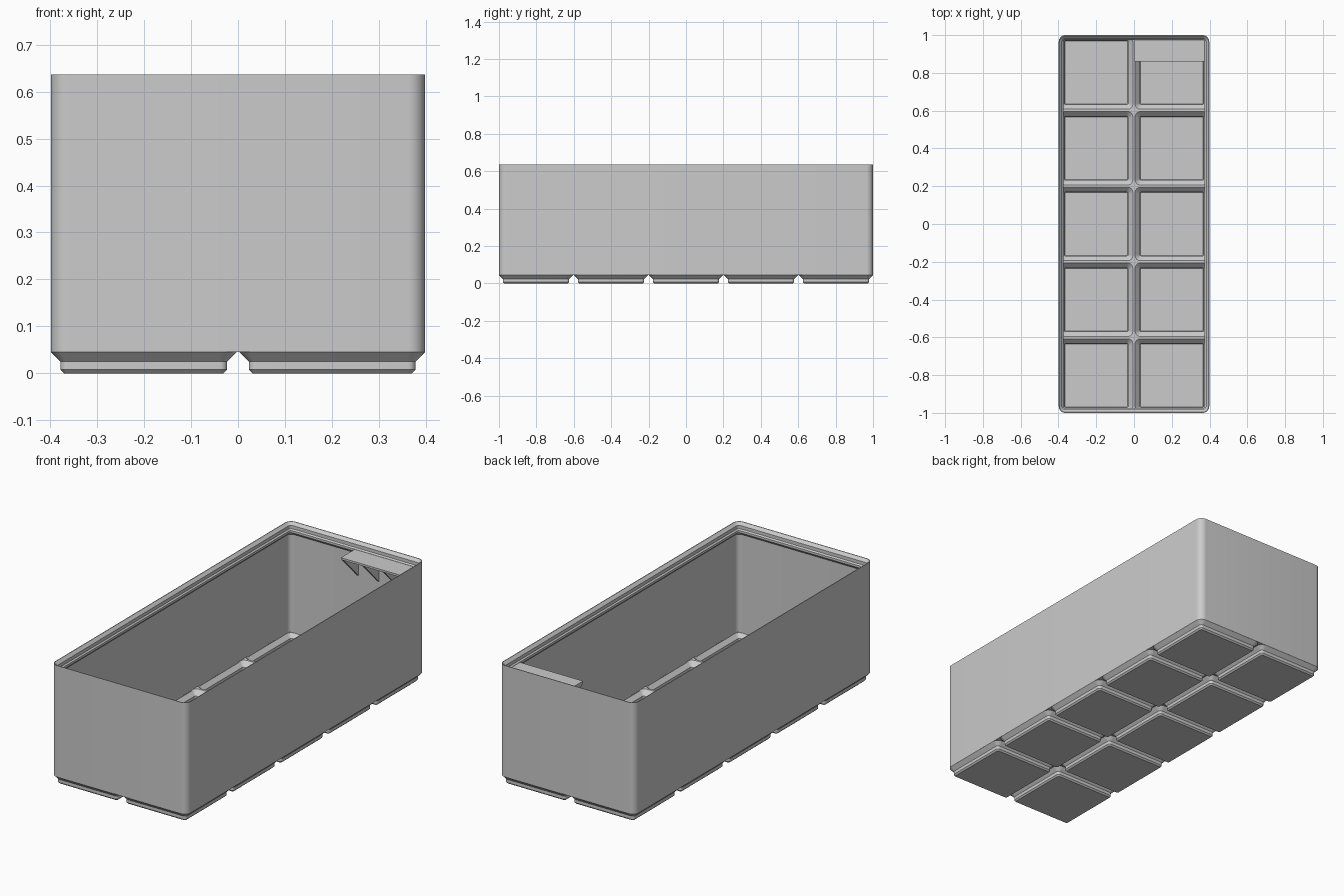
import bpy, bmesh, math

cube = bpy.data.objects.get("Cube")
if cube:
    bpy.data.objects.remove(cube, do_unlink=True)

S = 2 / 209.5                      # working units are millimetres
PITCH, COLS, ROWS = 42, 2, 5
HX, HY = COLS * PITCH / 2 - 0.25, ROWS * PITCH / 2 - 0.25
WALL, RADIUS = 0.95, 3.75
CELLS = [((i - (COLS - 1) / 2) * PITCH, (j - (ROWS - 1) / 2) * PITCH)
         for i in range(COLS) for j in range(ROWS)]

grey = bpy.data.materials.new("plain_grey")
grey.use_nodes = True
grey.diffuse_color = (0.6, 0.6, 0.6, 1)
grey.node_tree.nodes["Principled BSDF"].inputs["Base Color"].default_value = (0.6, 0.6, 0.6, 1)


def rounded_loop(bm, x0, x1, y0, y1, r, z, seg=8):
    """Ring of vertices around a rounded rectangle."""
    corners = [(x1 - r, y1 - r), (x0 + r, y1 - r), (x0 + r, y0 + r), (x1 - r, y0 + r)]
    ring = []
    for q, (cx, cy) in enumerate(corners):
        for k in range(seg + 1):
            a = math.pi / 2 * (q + k / seg)
            ring.append(bm.verts.new(((cx + r * math.cos(a)) * S,
                                      (cy + r * math.sin(a)) * S, z * S)))
    return ring


def loft(bm, loops):
    """Closed solid through a list of rounded rectangles."""
    rings = [rounded_loop(bm, *l) for l in loops]
    n = len(rings[0])
    for a, b in zip(rings, rings[1:]):
        for i in range(n):
            j = (i + 1) % n
            bm.faces.new((a[i], a[j], b[j], b[i]))
    bm.faces.new(rings[0])
    bm.faces.new(rings[-1])


def finish(bm, name):
    bmesh.ops.recalc_face_normals(bm, faces=bm.faces)
    mesh = bpy.data.meshes.new(name)
    bm.to_mesh(mesh)
    bm.free()
    mesh.materials.append(grey)
    obj = bpy.data.objects.new(name, mesh)
    bpy.context.collection.objects.link(obj)
    return obj


def select_only(obj):
    bpy.ops.object.select_all(action='DESELECT')
    obj.select_set(True)
    bpy.context.view_layer.objects.active = obj


def combine(target, other, operation):
    mod = target.modifiers.new(operation.lower(), 'BOOLEAN')
    mod.operation, mod.solver, mod.object = operation, 'EXACT', other
    select_only(target)
    bpy.ops.object.modifier_apply(modifier=mod.name)
    bpy.data.objects.remove(other, do_unlink=True)


# Walls with the stepped stacking lip: (inset from outside, height)
profile = [(0, 4.75), (0, 66.72), (0.4, 66.72), (1.9, 65.2), (1.9, 63.4),
           (2.6, 62.7), (2.6, 61.5), (WALL, 59.85), (WALL, 5.7)]
bm = bmesh.new()
loft(bm, [(-HX + d, HX - d, -HY + d, HY - d, RADIUS - d, z) for d, z in profile])
bin_body = finish(bm, "bin_body")

# Stepped feet under every cell: (half width, height)
bm = bmesh.new()
for cx, cy in CELLS:
    loft(bm, [(cx - h, cx + h, cy - h, cy + h, h - 17, z) for h, z in
              [(17.8, 0), (18.6, 0.8), (18.6, 2.6), (20.74, 4.74), (20.74, 5.2)]])
combine(bin_body, finish(bm, "feet"), 'UNION')

# Hollow pockets inside the feet, held inside the outer walls
bm = bmesh.new()
LX, LY = HX - WALL - 0.02, HY - WALL - 0.02
for cx, cy in CELLS:
    loft(bm, [(max(cx - h, -LX), min(cx + h, LX), max(cy - h, -LY), min(cy + h, LY),
               min(h - 17, 2.8), z) for h, z in
              [(17.4, 0.95), (17.65, 1.2), (17.65, 3), (19.78, 5.13), (20.35, 5.7), (20.35, 6.5)]])
combine(bin_body, finish(bm, "pockets"), 'DIFFERENCE')
select_only(bin_body)
bpy.ops.object.shade_smooth_by_angle(angle=math.radians(30))


def prism(name, outline, x0, x1):
    """Side outline in y and z, extruded along x."""
    bm = bmesh.new()
    face = bm.faces.new([bm.verts.new((x0 * S, y * S, z * S)) for y, z in outline])
    ext = bmesh.ops.extrude_face_region(bm, geom=[face])
    moved = [v for v in ext["geom"] if isinstance(v, bmesh.types.BMVert)]
    bmesh.ops.translate(bm, verts=moved, vec=((x1 - x0) * S, 0, 0))
    return finish(bm, name)


# Label shelf across the back of one column, with triangular ribs
FRONT, BACK, TOP, UNDER = 90, 103.9, 62.6, 61.5
prism("label_shelf", [(FRONT, UNDER), (BACK, UNDER), (BACK, TOP), (FRONT, TOP)], 0.3, 40)
for k in range(4):
    x = 0.3 + 12.6 * k
    prism(f"shelf_rib_{k + 1}", [(FRONT + 0.3, UNDER), (BACK, UNDER),
                                 (BACK, UNDER - BACK + FRONT)], x, x + 1.2)
